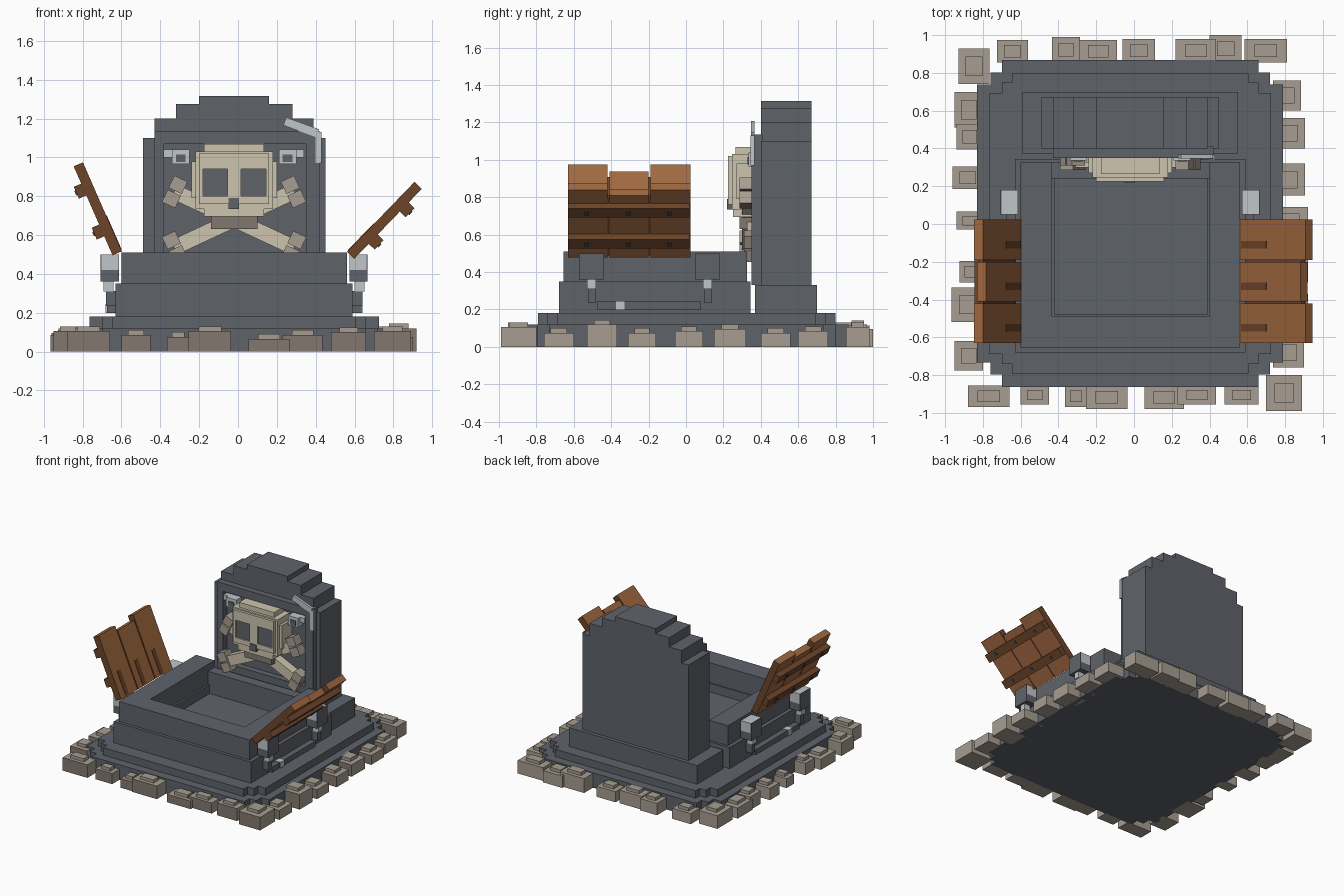
import bpy, bmesh, math
from mathutils import Matrix, Vector

if "Cube" in bpy.data.objects:
    bpy.data.objects.remove(bpy.data.objects["Cube"])


def material(name, r, g, b):
    lin = [((c / 255 + 0.055) / 1.055) ** 2.4 for c in (r, g, b)]
    m = bpy.data.materials.new(name)
    m.diffuse_color = (*lin, 1)
    m.use_nodes = True
    m.node_tree.nodes["Principled BSDF"].inputs["Base Color"].default_value = m.diffuse_color
    return m


GREY = material("slate grey", 95, 99, 106)
STONE = material("pale stone", 167, 158, 146)
DARKSTONE = material("dark stone", 130, 119, 111)
BONE = material("bone cream", 205, 197, 175)
WOOD = material("warm wood", 160, 104, 64)
DARKWOOD = material("dark wood", 109, 69, 42)
SILVER = material("silver", 192, 198, 202)
NAIL = material("nail grey", 62, 66, 74)


def part(name, boxes, mats, matrix=None, rule=None):
    """One object made of boxes (x0, x1, y0, y1, z0, z1); rule(normal) picks a material slot."""
    bm = bmesh.new()
    for x0, x1, y0, y1, z0, z1 in boxes:
        size = Matrix.Diagonal((abs(x1 - x0), abs(y1 - y0), abs(z1 - z0), 1))
        mid = Vector((x0 + x1, y0 + y1, z0 + z1)) / 2
        bmesh.ops.create_cube(bm, size=1, matrix=Matrix.Translation(mid) @ size)
    bm.normal_update()
    if rule:
        for f in bm.faces:
            f.material_index = rule(f.normal)
    if matrix:
        bm.transform(matrix)
    me = bpy.data.meshes.new(name)
    bm.to_mesh(me)
    bm.free()
    for m in mats:
        me.materials.append(m)
    ob = bpy.data.objects.new(name, me)
    bpy.context.collection.objects.link(ob)
    return ob


def tilted(x, y, z, angle):
    return Matrix.Translation((x, y, z)) @ Matrix.Rotation(math.radians(angle), 4, 'Y')


def stepped_slab(name, steps, z0, z1):
    """Slab with stair-step corners, extruded from a notched outline."""
    q = []
    for i, (hx, hy) in enumerate(steps):
        if i:
            q.append((steps[i - 1][0], hy))
        q.append((hx, hy))
    quads = [(1, 1, 1), (1, -1, -1), (-1, -1, 1), (-1, 1, -1)]
    outline = [(sx * x - 0.02, sy * y + 0.003) for sx, sy, d in quads for x, y in q[::d]]
    bm = bmesh.new()
    face = bm.faces.new([bm.verts.new((x, y, z0)) for x, y in outline])
    ext = bmesh.ops.extrude_face_region(bm, geom=[face])
    bmesh.ops.translate(bm, vec=(0, 0, z1 - z0),
                        verts=[v for v in ext['geom'] if isinstance(v, bmesh.types.BMVert)])
    bmesh.ops.recalc_face_normals(bm, faces=bm.faces)
    me = bpy.data.meshes.new(name)
    bm.to_mesh(me)
    bm.free()
    me.materials.append(GREY)
    bpy.context.collection.objects.link(bpy.data.objects.new(name, me))


# Ground slabs
stepped_slab("lower_slab", [(0.68, 0.865), (0.74, 0.80), (0.81, 0.735)], 0, 0.12)
stepped_slab("upper_slab", [(0.625, 0.795), (0.68, 0.745), (0.745, 0.69)], 0.11, 0.18)

# Border stones: a low block with a smaller cap
front = [(-.88, -.66, -.97, .13), (-.60, -.45, -.955, .11), (-.365, -.25, -.97, .10),
         (-.255, -.035, -.98, .13), (.055, .265, -.98, .09), (.23, .435, -.955, .11),
         (.48, .66, -.955, .125), (.70, .89, -.99, .13)]
back = [(-.93, -.765, .93, .13), (-.725, -.56, .975, .11), (-.435, -.285, .99, .12),
        (-.29, -.09, .975, .13), (-.06, .11, .98, .11), (.22, .435, .98, .14),
        (.40, .57, 1.0, .12), (.585, .81, .98, .13)]
right = [(-.76, -.60, .90, .10), (-.53, -.37, .92, .145), (-.31, -.16, .92, .10),
         (-.06, .09, .92, .11), (.15, .32, .905, .12), (.40, .56, .905, .10), (.60, .76, .885, .11)]
left = [(-.775, -.62, -.95, .13), (-.52, -.335, -.965, .11), (-.31, -.195, -.925, .12),
        (-.03, .065, -.94, .10), (.185, .305, -.96, .12), (.395, .53, -.94, .13), (.51, .70, -.95, .11)]
blocks, caps = [], []


def stone(x0, x1, y0, y1, h):
    x0, x1, y0, y1 = min(x0, x1), max(x0, x1), min(y0, y1), max(y0, y1)
    ix, iy = (x1 - x0) * .23, (y1 - y0) * .23
    blocks.append((x0, x1, y0, y1, 0, h - .025))
    caps.append((x0 + ix, x1 - ix, y0 + iy, y1 - iy, h - .03, h))


for a, b, o, h in front:
    stone(a, b, o, -.80 if a > .69 else -.855, h)
for a, b, o, h in back:
    stone(a, b, o, .74 if a < -.9 else .855, h)
for a, b, o, h in right:
    stone(.735, o, a, b, h)
for a, b, o, h in left:
    stone(-.80, o, a, b, h)
part("border_stones", blocks, [STONE, DARKSTONE], rule=lambda n: int(n.y < -.5))
part("border_stone_caps", caps, [STONE])

# Open tomb: four walls in two tiers, low rear wall and a floor
part("tomb_walls", [
    (-.63, -.42, -.68, .345, .17, .35), (.39, .59, -.68, .345, .17, .35),
    (-.42, .39, -.68, -.48, .17, .35), (-.42, .39, .24, .345, .17, .35),
    (-.60, -.435, -.655, .325, .35, .51), (.40, .56, -.655, .325, .35, .51),
    (-.435, .40, -.655, -.49, .35, .51), (-.435, .40, .24, .325, .35, .455)], [GREY])
part("tomb_floor", [(-.43, .40, -.49, .25, .17, .28)], [GREY])

# Headstone with stepped crown and raised frame
part("headstone_foot", [(-.59, .55, .37, .70, .17, .33)], [GREY])
part("headstone", [(-.49, .45, .40, .67, .33, 1.10), (-.43, .39, .40, .67, 1.10, 1.20),
                   (-.32, .28, .40, .67, 1.20, 1.275), (-.20, .16, .40, .67, 1.275, 1.315)], [GREY])
part("headstone_frame", [(-.43, -.38, .35, .41, .33, 1.135), (.35, .42, .35, .41, .33, 1.135),
                         (-.38, .35, .35, .41, 1.07, 1.135), (-.38, .35, .35, .41, .33, .50)], [GREY])

# Skull relief
part("skull", [(-.22, .18, .245, .405, .735, 1.03), (-.24, .20, .27, .40, .79, .98),
               (-.175, .135, .265, .39, 1.02, 1.07), (-.175, .135, .25, .38, .695, .74),
               (-.20, .16, .225, .26, .76, .80), (-.20, .16, .225, .26, .94, 1.02),
               (-.20, -.18, .225, .26, .80, .94), (.145, .16, .225, .26, .80, .94),
               (-.055, .015, .225, .26, .79, .94)], [BONE])
part("skull_eyes", [(-.18, -.055, .237, .25, .80, .94), (.015, .145, .237, .25, .80, .94)], [GREY])
part("skull_nose", [(-.05, .005, .219, .246, .735, .79)], [GREY])
part("skull_teeth", [(-.14, .10, .285, .38, .63, .70)], [DARKSTONE])

# Crossed bones with two knobs on each end
for i, angle in enumerate((25, -25)):
    m = tilted(-.02, .35 - i * .025, .68, angle)
    part("crossed_bone", [(-.34, .34, -.025, .045, -.04, .04)], [BONE], m)
    knobs = [(s * .30, s * .375, -.04, .04, t * .005, t * .075) for s in (-1, 1) for t in (-1, 1)]
    part("bone_knobs", knobs, [STONE, DARKSTONE], m, lambda n: int(n.z < -.5))

# Metal corner brackets and broken strap on the headstone
for s in (-1, 1):
    x = -.02 + s * .275
    part("corner_bracket", [(x - .045, x + .045, .335, .41, .965, 1.04),
                            (x, x + s * .085, .36, .41, 1.0, 1.04)], [SILVER])
    part("bracket_inset", [(x - .025, x + .025, .33, .336, .975, 1.015)], [GREY])
part("strap_arm", [(-.09, .09, -.008, .012, -.022, .022)], [SILVER], tilted(.325, .355, 1.155, 20))
part("strap_drop", [(.40, .43, .345, .365, .97, 1.13)], [SILVER])

# Plank doors leaning outwards on both sides
for s, x, z, angle, side in ((1, .58, .496, 44, "right"), (-1, -.622, .506, -23.6, "left")):
    m = tilted(x, 0, z, angle)
    rows = [(-.63, -.42, .50), (-.41, -.20, .46), (-.19, .025, .50)]
    part(side + "_door_planks", [(-.026, .026, a, b, 0, u) for a, b, u in rows],
         [WOOD, DARKWOOD], m, lambda n: int(abs(n.y) > .5))
    part(side + "_door_backing", [(0, s * .022, -.62, .015, .01, .44)], [DARKWOOD], m)
    part(side + "_door_battens", [(s * .02, s * .068, -.63, .02, u - .033, u + .033)
                                  for u in (.14, .37)], [DARKWOOD], m)
    part(side + "_door_nails", [(s * .066, s * .074, y - .012, y + .012, u - .012, u + .012)
                                for u in (.14, .37) for y in (-.53, -.31, -.09)], [NAIL], m)
    part(side + "_door_grain", [(-s * .025, -s * .029, a + .06, a + .10, .01, .20)
                                for a, b, u in rows], [DARKWOOD], m)

# Hinge posts and side rails, mirrored about the tomb
for s in (-1, 1):
    def mirrored(a, b, *rest):
        return (-.02 + s * a, -.02 + s * b, *rest)
    for y in (-.505, .115):
        part("hinge_cap", [mirrored(.593, .682, y - .066, y + .066, .42, .50),
                           mirrored(.62, .672, y - .024, y + .024, .31, .361)], [SILVER])
        part("hinge_block", [mirrored(.593, .682, y - .066, y + .066, .36, .42),
                             mirrored(.681, .687, y - .066, y + .066, .36, .50),
                             mirrored(.61, .66, y - .02, y + .02, .235, .312)], [GREY])
    part("side_rail", [mirrored(.60, .655, -.475, .08, .20, .242)], [GREY])
    part("rail_clip", [mirrored(.60, .662, -.375, -.328, .198, .246)], [SILVER])
